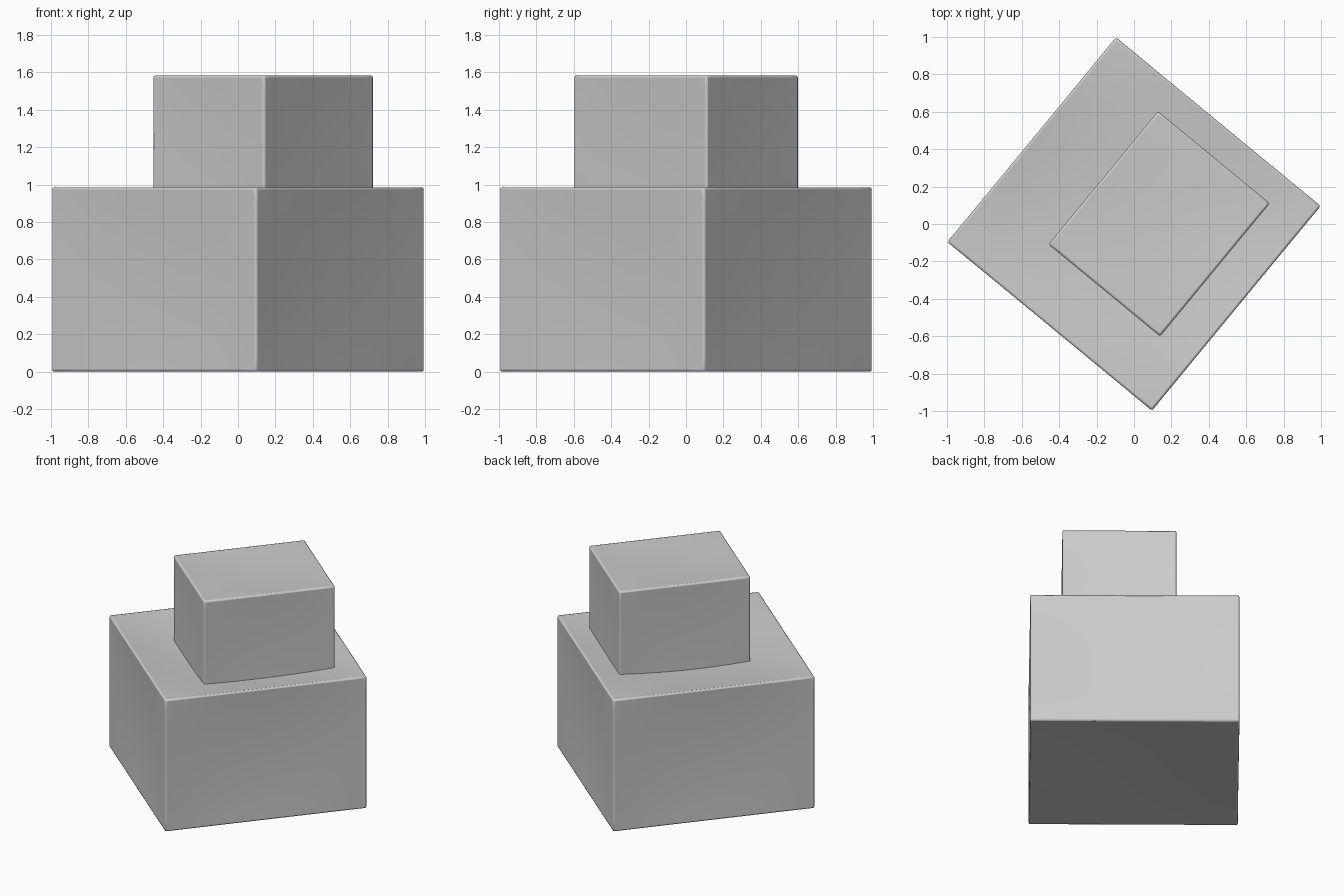
import bpy, bmesh
from math import radians
from mathutils import Matrix

if "Cube" in bpy.data.objects:
    bpy.data.objects.remove(bpy.data.objects["Cube"])

TURN = radians(50.5)


def dished_box(name, size, centre, dish):
    """Box with softly hollowed faces; dish = depth for (sides, bottom, top)."""
    bm = bmesh.new()
    bmesh.ops.create_cube(bm, size=2)
    bmesh.ops.subdivide_edges(bm, edges=bm.edges[:], cuts=11, use_grid_fill=True)
    half = [s / 2 for s in size]
    for v in bm.verts:
        unit = v.co.copy()
        for i in range(3):
            v.co[i] = unit[i] * half[i]
            if abs(unit[i]) > 0.999:
                others = [unit[j] for j in range(3) if j != i]
                bowl = (1 - others[0] ** 2) * (1 - others[1] ** 2)
                depth = dish[0] if i < 2 else dish[2 if unit[i] > 0 else 1]
                v.co[i] -= depth * bowl * (1 if unit[i] > 0 else -1)
    me = bpy.data.meshes.new(name)
    bm.to_mesh(me)
    bm.free()
    ob = bpy.data.objects.new(name, me)
    bpy.context.collection.objects.link(ob)
    ob.location = Matrix.Rotation(TURN, 3, 'Z') @ centre
    ob.rotation_euler.z = TURN
    # Narrow softened edges
    bev = ob.modifiers.new("soft_edges", 'BEVEL')
    bev.width = 0.012
    bev.segments = 2
    bev.limit_method = 'ANGLE'
    bev.angle_limit = radians(60)
    bpy.ops.object.select_all(action='DESELECT')
    ob.select_set(True)
    bpy.context.view_layer.objects.active = ob
    bpy.ops.object.shade_smooth_by_angle(angle=radians(50))
    return ob


from mathutils import Vector

# Wide lower block with a hollowed top
dished_box("lower_block", (1.418, 1.418, 0.986), Vector((0, 0, 0.493)), (0.015, 0.02, 0.055))

# Smaller off-centre block sunk into the lower one
dished_box("upper_block", (0.922, 0.774, 0.70), Vector((0.086, -0.103, 1.234)), (0.006, 0.0, 0.012))
